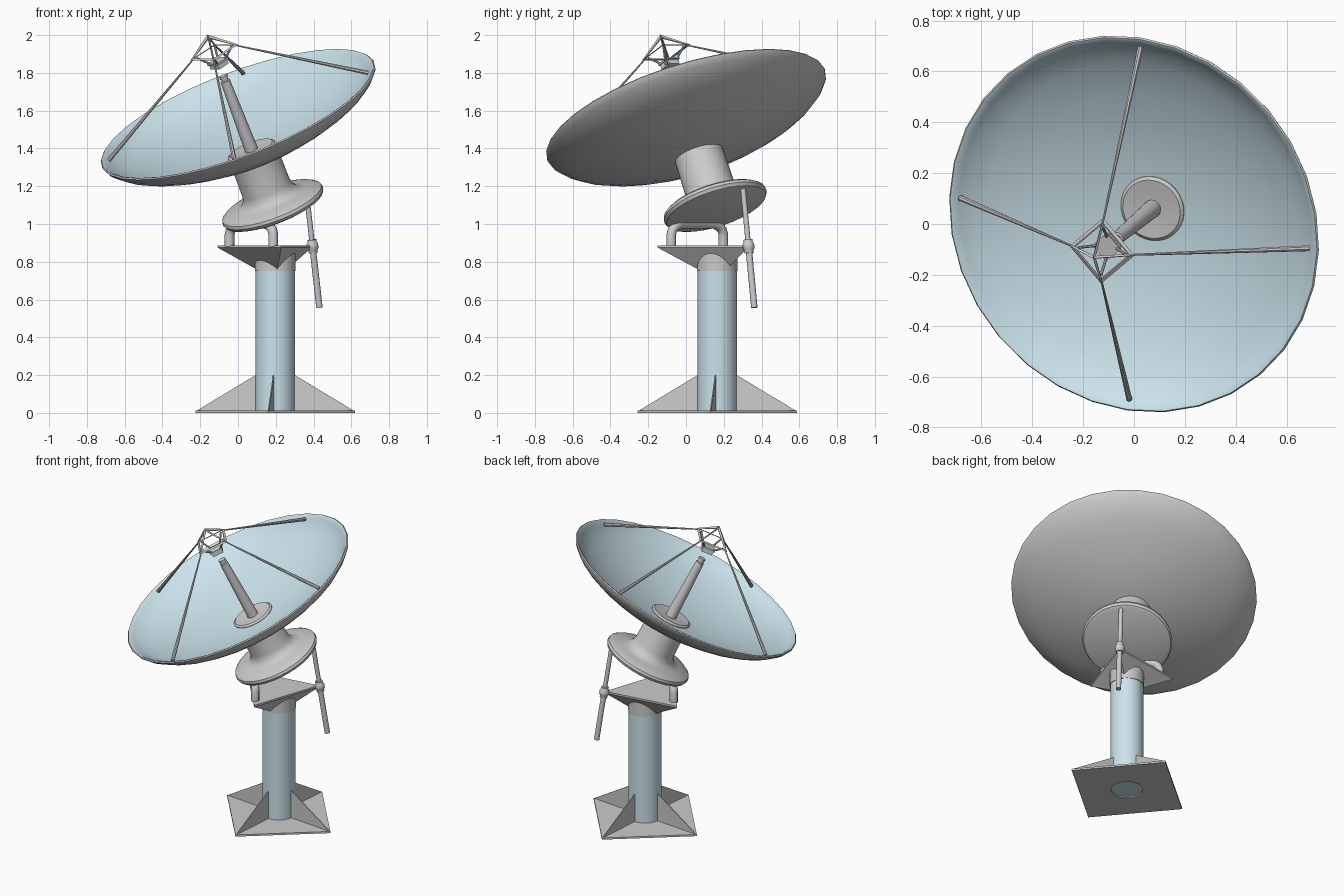
import bpy, bmesh, math
from math import sin, cos, pi
from mathutils import Matrix, Vector

if "Cube" in bpy.data.objects:
    bpy.data.objects.remove(bpy.data.objects["Cube"])

TURN = Matrix.Rotation(math.radians(40), 4, 'Z')          # heading of the whole mount
I = Matrix.Identity(4)
DISH = Matrix.Translation((.239, 0, 1.10)) @ Matrix.Rotation(math.radians(-26.5), 4, 'Y')
PX = .257                                                  # pillar offset along the heading

blue = bpy.data.materials.new("pale_blue")
blue.diffuse_color = (.60, .77, .84, 1)
blue.use_nodes = True
blue.node_tree.nodes["Principled BSDF"].inputs["Base Color"].default_value = blue.diffuse_color
grey = bpy.data.materials.new("grey")
grey.diffuse_color = (.8, .8, .8, 1)
grey.use_nodes = True
grey.node_tree.nodes["Principled BSDF"].inputs["Base Color"].default_value = grey.diffuse_color


def finish(name, bm, M=I, mat=None, smooth=True):
    bmesh.ops.recalc_face_normals(bm, faces=bm.faces)
    me = bpy.data.meshes.new(name)
    bm.to_mesh(me)
    bm.free()
    me.transform(TURN @ M)
    ob = bpy.data.objects.new(name, me)
    bpy.context.collection.objects.link(ob)
    if mat:
        me.materials.append(mat)
    bpy.ops.object.select_all(action='DESELECT')
    ob.select_set(True)
    bpy.context.view_layer.objects.active = ob
    if smooth:
        bpy.ops.object.shade_smooth_by_angle(angle=math.radians(35))
    return ob


def lathe(name, prof, M=I, segs=32, mat=None, mats=None):
    """Revolve (radius, height) points about local z; mats flags blue strips."""
    bm = bmesh.new()
    rings = []
    for r, z in prof:
        if r == 0:
            rings.append([bm.verts.new((0, 0, z))] * segs)
        else:
            rings.append([bm.verts.new((r * cos(2 * pi * k / segs), r * sin(2 * pi * k / segs), z))
                          for k in range(segs)])
    for i, (a, b) in enumerate(zip(rings, rings[1:])):
        for k in range(segs):
            n = (k + 1) % segs
            vs = list(dict.fromkeys((a[k], a[n], b[n], b[k])))
            f = bm.faces.new(vs)
            f.material_index = 1 if mats and i >= mats else 0
    return finish(name, bm, M, mat)


def rod(name, p0, p1, r0, r1=None, M=I, segs=12, mat=None):
    p0, p1 = Vector(p0), Vector(p1)
    d = p1 - p0
    R = Matrix.Translation(p0) @ d.to_track_quat('Z', 'Y').to_matrix().to_4x4()
    r1 = r0 if r1 is None else r1
    return lathe(name, [(0, 0), (r0, 0), (r1, d.length), (0, d.length)], M @ R, segs, mat)


def slab(name, pts, vec, M=I, mat=None):
    """Flat polygon extruded along vec."""
    bm = bmesh.new()
    f = bm.faces.new([bm.verts.new(p) for p in pts])
    g = bmesh.ops.extrude_face_region(bm, geom=[f])
    bmesh.ops.translate(bm, vec=vec, verts=[v for v in g['geom'] if isinstance(v, bmesh.types.BMVert)])
    return finish(name, bm, M, mat, False)


# base plate with a round hole
C = Matrix.Translation((PX, 0, 0))
h = .299
plate = slab("base_plate", [(-h, -h, 0), (h, -h, 0), (h, h, 0), (-h, h, 0)], (0, 0, .012), C)
cutter = rod("hole_cutter", (0, 0, -.1), (0, 0, .1), .1, M=C, segs=32)
cutter.hide_render = True
mod = plate.modifiers.new("hole", 'BOOLEAN')
mod.object, mod.operation = cutter, 'DIFFERENCE'
bpy.context.view_layer.objects.active = plate
bpy.ops.object.modifier_apply(modifier="hole")
bpy.data.objects.remove(cutter)

# corner fins
for k in range(4):
    slab(f"base_fin_{k + 1}", [(.09, -.003, .01), (.42, -.003, .01), (.104, -.003, .2), (.09, -.003, .2)],
         (0, .006, 0), C @ Matrix.Rotation(pi / 4 + k * pi / 2, 4, 'Z'))

# pillar and collar
rod("pillar", (0, 0, .008), (0, 0, .755), .104, M=C, segs=32, mat=blue)
rod("pillar_collar", (0, 0, .75), (0, 0, .87), .108, M=C, segs=32)

# triangular head: inverted pyramid under a thin plate
tri = [(.079, -.262), (.079, .262), (.51, 0)]
bm = bmesh.new()
top = [bm.verts.new((x, y, .887)) for x, y in tri]
mid = [bm.verts.new((x, y, .875)) for x, y in tri]
tip = bm.verts.new((PX, 0, .705))
bm.faces.new(top)
for k in range(3):
    n = (k + 1) % 3
    bm.faces.new((top[k], top[n], mid[n], mid[k]))
    bm.faces.new((mid[k], mid[n], tip))
finish("mount_head", bm, smooth=False)

# hinge hoop: bent pipe up from the head into the flange
cu = bpy.data.curves.new("hinge_hoop", 'CURVE')
cu.dimensions, cu.bevel_depth, cu.bevel_resolution = '3D', .026, 3
sp = cu.splines.new('POLY')
half = [(-.18, .88), (-.18, .945), (-.172, .968), (-.155, .985), (-.12, 1.0)]
path = half + [(-t, z) for t, z in reversed(half)]
sp.points.add(len(path) - 1)
for p, (t, z) in zip(sp.points, path):
    p.co = (.093, t, z, 1)
hoop = bpy.data.objects.new("hinge_hoop", cu)
hoop.matrix_world = TURN
bpy.context.collection.objects.link(hoop)

# flange and neck
lathe("flange_neck", [(0, -.03), (.255, -.03), (.275, -.022), (.284, -.005), (.28, .012), (.262, .024),
                      (.2, .034), (.162, .046), (.142, .068), (.134, .1), (.132, .325), (.12, .334),
                      (.06, .328), (0, .325)], DISH)

# dish shell: grey back and lip, blue inside
dish = lathe("dish", [(0, .285), (.2, .299), (.4, .342), (.55, .392), (.637, .428), (.70, .462), (.75, .502),
                      (.77, .525), (.774, .535), (.768, .541), (.758, .538), (.74, .518), (.70, .485),
                      (.637, .447), (.5, .394), (.35, .352), (.2, .326), (0, .312)], DISH, 32, grey, 9)
dish.data.materials.append(blue)

# feed tube
lathe("feed_tube", [(0, .32), (.036, .32), (.026, .735), (.018, .738), (.018, .75), (.023, .751),
                    (.023, .765), (0, .768)], DISH, 20)

# four struts from the rim to the feed frame
for k in range(4):
    R = DISH @ Matrix.Rotation(pi / 4 + k * pi / 2, 4, 'Z')
    rod(f"strut_{k + 1}", (.73, 0, .525), (.12, 0, .903), .012, .004, R, 8)

# feed frame: open square pyramid
bm = bmesh.new()
b = [bm.verts.new((x, y, .905)) for x, y in ((-.088, -.088), (.088, -.088), (.088, .088), (-.088, .088))]
apex = bm.verts.new((0, 0, .997))
bm.faces.new(b)
for k in range(4):
    bm.faces.new((b[k], b[(k + 1) % 4], apex))
frame = finish("feed_frame", bm, DISH, smooth=False)
w = frame.modifiers.new("bars", 'WIREFRAME')
w.thickness, w.use_even_offset = .024, False

# small reflector hung below the frame
q = .042
sq = [(-q, -q, .845), (q, -q, .845), (q, q, .845), (-q, q, .845)]
slab("reflector_plate", sq, (0, 0, .01), DISH)
slab("reflector_block", [(x * .85, y * .85, .82) for x, y, z in sq], (0, 0, .025), DISH, blue)
for sx in (-1, 1):
    for sy in (-1, 1):
        rod("reflector_post", (sx * .03, sy * .03, .85), (sx * .07, sy * .07, .905), .006, M=DISH, segs=8)

# tilt actuator with clamp
a, b = Vector((.563, 0, .557)), Vector((.468, 0, 1.2))
rod("actuator_tube", a, a.lerp(b, .52), .017, segs=16)
rod("actuator_rod", a.lerp(b, .5), b, .014, segs=16)
J = Matrix.Translation(a.lerp(b, .505)) @ (b - a).to_track_quat('Z', 'Y').to_matrix().to_4x4()
lathe("actuator_clamp", [(0, -.036), (.024, -.036), (.024, -.022), (.031, -.012), (.031, .012),
                         (.024, .022), (.024, .036), (0, .036)], J, 16)
